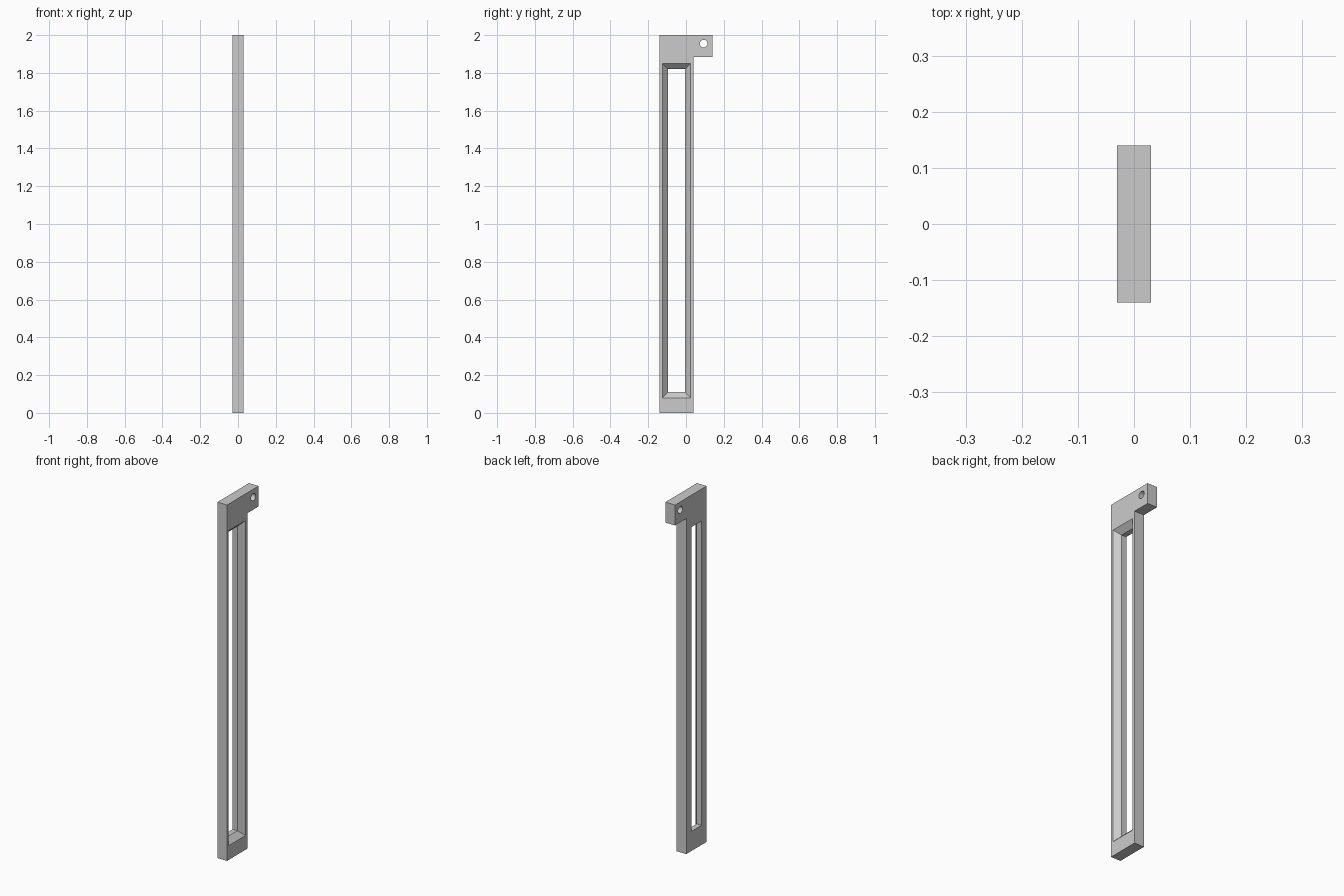
import bpy, bmesh, math

cube = bpy.data.objects.get("Cube")
if cube:
    bpy.data.objects.remove(cube, do_unlink=True)

HALF = 0.03  # half the plate thickness

grey = bpy.data.materials.new("plain grey")
grey.use_nodes = True
grey.diffuse_color = (0.6, 0.6, 0.6, 1)
grey.node_tree.nodes["Principled BSDF"].inputs["Base Color"].default_value = (0.6, 0.6, 0.6, 1)


def loft(name, sections):
    """Closed solid through sections (x, [(y, z), ...]) stacked along x."""
    bm = bmesh.new()
    rings = [[bm.verts.new((x, y, z)) for y, z in pts] for x, pts in sections]
    bm.faces.new(rings[0][::-1])
    bm.faces.new(rings[-1])
    for a, b in zip(rings, rings[1:]):
        for i in range(len(a)):
            j = (i + 1) % len(a)
            bm.faces.new((a[i], a[j], b[j], b[i]))
    bmesh.ops.recalc_face_normals(bm, faces=bm.faces)
    mesh = bpy.data.meshes.new(name)
    bm.to_mesh(mesh)
    bm.free()
    mesh.materials.append(grey)
    obj = bpy.data.objects.new(name, mesh)
    bpy.context.collection.objects.link(obj)
    return obj


def window(grow):
    y0, y1, z0, z1 = -0.095 - grow, -0.005 + grow, 0.11 - grow, 1.82 + grow
    return [(y0, z0), (y1, z0), (y1, z1), (y0, z1)]


# Upright plate with a tab at the top of its back edge
outline = [(-0.14, 0), (0.04, 0), (0.04, 1.885), (0.14, 1.885), (0.14, 2), (-0.14, 2)]
frame = loft("frame", [(-HALF, outline), (HALF, outline)])

# Long window: straight on the right half of the plate, flared on the left half
window_cutter = loft("window_cutter", [(-0.05, window(0)), (0, window(0)), (0.04, window(0.04))])

# Round mounting hole in the tab
circle = [(0.093 + 0.02 * math.cos(i * math.tau / 32), 1.955 + 0.02 * math.sin(i * math.tau / 32))
          for i in range(32)]
hole_cutter = loft("hole_cutter", [(-0.05, circle), (0.05, circle)])

# Cut both openings
bpy.context.view_layer.objects.active = frame
for cutter in (window_cutter, hole_cutter):
    cutter.hide_render = True
    cut = frame.modifiers.new(cutter.name, "BOOLEAN")
    cut.operation = "DIFFERENCE"
    cut.solver = "EXACT"
    cut.object = cutter
    bpy.ops.object.modifier_apply(modifier=cut.name)
    bpy.data.objects.remove(cutter, do_unlink=True)

# Smooth the hole wall, keep every other edge sharp
bpy.ops.object.select_all(action="DESELECT")
frame.select_set(True)
bpy.ops.object.shade_smooth_by_angle(angle=math.radians(30))
